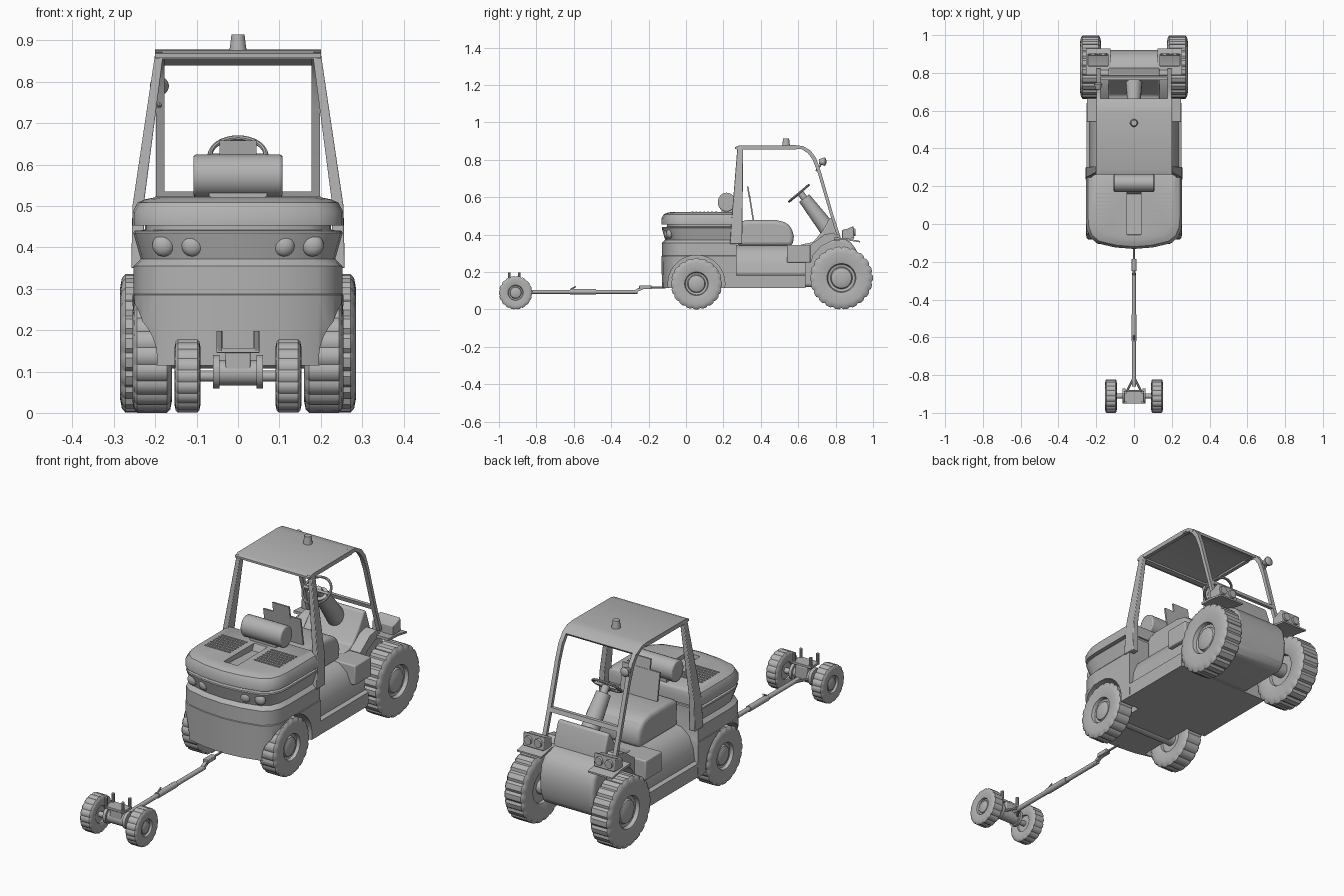
import bpy, bmesh, math
from mathutils import Vector

if "Cube" in bpy.data.objects:
    bpy.data.objects.remove(bpy.data.objects["Cube"])

grey = bpy.data.materials.new("plain grey")
grey.diffuse_color = (0.45, 0.45, 0.45, 1)
grey.use_nodes = True
grey.node_tree.nodes["Principled BSDF"].inputs["Base Color"].default_value = grey.diffuse_color


def loft(name, rings, bevel=0, segs=3):
    """Skin a row of equal-sized point rings and cap both ends."""
    bm = bmesh.new()
    vs = [[bm.verts.new(p) for p in r] for r in rings]
    n = len(rings[0])
    for a, b in zip(vs, vs[1:]):
        for i in range(n):
            j = (i + 1) % n
            bm.faces.new((a[i], a[j], b[j], b[i]))
    bm.faces.new(vs[0])
    bm.faces.new(vs[-1])
    bmesh.ops.recalc_face_normals(bm, faces=bm.faces)
    me = bpy.data.meshes.new(name)
    bm.to_mesh(me)
    bm.free()
    me.materials.append(grey)
    ob = bpy.data.objects.new(name, me)
    bpy.context.collection.objects.link(ob)
    if bevel:
        m = ob.modifiers.new("bevel", 'BEVEL')
        m.width, m.segments, m.limit_method = bevel, segs, 'ANGLE'
    return ob


def prism(name, yz, x0, x1, bevel=0, segs=3):
    return loft(name, [[(x, y, z) for y, z in yz] for x in (x0, x1)], bevel, segs)


def box(name, x0, x1, y0, y1, z0, z1, bevel=0, segs=3):
    return prism(name, [(y0, z0), (y1, z0), (y1, z1), (y0, z1)], x0, x1, bevel, segs)


def rod(name, p, q, r1, r2=None, n=20):
    p, q = Vector(p), Vector(q)
    d = (q - p).normalized()
    u = d.orthogonal().normalized()
    v = d.cross(u)
    ang = [2 * math.pi * i / n for i in range(n)]
    return loft(name, [[c + r * (u * math.cos(a) + v * math.sin(a)) for a in ang]
                       for c, r in ((p, r1), (q, r1 if r2 is None else r2))])


def ball(name, loc, r, scale=(1, 1, 1)):
    bpy.ops.mesh.primitive_uv_sphere_add(segments=20, ring_count=12, radius=r, location=loc)
    ob = bpy.context.object
    ob.name, ob.scale = name, scale
    ob.data.materials.append(grey)


def cut(ob, cutter):
    m = ob.modifiers.new("cut", 'BOOLEAN')
    m.operation, m.object, m.solver = 'DIFFERENCE', cutter, 'EXACT'
    bpy.context.view_layer.objects.active = ob
    bpy.ops.object.modifier_apply(modifier="cut")
    bpy.data.objects.remove(cutter)


# Wheel: lathe profile (radius, offset, is tread) with notched tread
PROFILE = [(.25, -.3, 0), (.44, -.3, 0), (.46, -.42, 0), (.52, -.46, 0), (.8, -.5, 0),
           (.94, -.46, 1), (1, -.38, 1), (1, 0, 1), (1, .38, 1), (.94, .46, 1), (.8, .5, 0),
           (.52, .46, 0), (.46, .44, 0), (.43, .28, 0), (.35, .25, 0), (.32, .34, 0),
           (.22, .4, 0), (.08, .42, 0)]


def wheel(name, cx, cy, r, w, lugs):
    side = 1 if cx > 0 else -1
    rings = []
    for rad, off, tread in PROFILE:
        ring = []
        for k in range(lugs * 4):
            a = 2 * math.pi * k / (lugs * 4)
            rr = r * rad * (.955 if tread and k % 4 == 2 else 1)
            ring.append((cx + side * off * w, cy + rr * math.cos(a), r + rr * math.sin(a)))
        rings.append(ring)
    loft(name, rings)


for s in (-1, 1):
    wheel("large_wheel", s * .23, .831, .168, .11, 22)
    wheel("small_wheel", s * .2075, .056, .137, .095, 20)
    wheel("trailer_wheel", s * .122, -.911, .089, .062, 18)
rod("large_axle", (-.2, .831, .168), (.2, .831, .168), .035)
rod("small_axle", (-.18, .056, .137), (.18, .056, .137), .03)

# Hood and counterweight, stacked from a rounded plan outline
PLAN = [(.255, .27), (.255, .02), (.25, -.03), (.232, -.072), (.195, -.102), (.1, -.124), (0, -.132)]
PLAN += [(-x, y) for x, y in reversed(PLAN[:-1])]


def plan(z, d):
    return [(x * (1 - d / .255), y + (d if y < .2 else -d * .3), z) for x, y in PLAN]


hood = loft("counterweight", [plan(z, d) for z, d in (
    (.115, .004), (.285, 0), (.287, .003), (.355, .003), (.372, .02), (.435, .002),
    (.44, .004), (.442, .03), (.455, .03))])
for s in (-1, 1):
    cut(hood, rod("arch_cutter", (s * .145, .056, .137), (s * .3, .056, .137), .152, n=40))
lid = loft("hood_lid", [plan(z, d) for z, d in ((.453, 0), (.485, 0), (.508, .012), (.516, .03), (.52, .05))])
cut(lid, prism("channel_cutter", [(-.06, .55), (-.055, .5), (.16, .49), (.19, .55)], -.036, .036))
for s in (-1, 1):
    for i in range(7):
        y = .03 + i * .021
        box("hood_vent", s * .065, s * .2, y, y + .009, .515, .523)
    for x in (.11, .18):
        ball("headlamp", (s * x, -.1 + (x > .15) * .013, .405), .027, (1, .7, 1))

# Middle body with side steps
SECTION = [(.25, .115), (.252, .182), (.235, .19), (.228, .25), (.205, .305), (.165, .337), (.12, .345)]
SECTION += [(-x, z) for x, z in reversed(SECTION)]
loft("middle_body", [[(x, y, z) for x, z in SECTION] for y in (.215, .64)])

# Seat, backrest roll and thin seat back
prism("seat", [(.27, .34), (.27, .465), (.33, .478), (.48, .478), (.535, .465), (.565, .435),
               (.577, .39), (.57, .34)], -.15, .15, .035, 4)
prism("backrest_roll", [(.217 + .047 * math.cos(a), .573 + .051 * math.sin(a))
                        for a in [i * math.pi / 12 for i in range(24)]], -.108, .108, .006, 2)
box("roll_mount", -.07, .07, .19, .25, .5, .54)
prism("seat_back", [(.357, .47), (.365, .47), (.343, .61), (.335, .61)], -.1, .1)
prism("head_plate", [(.335, .6), (.343, .6), (.334, .658), (.326, .658)], -.045, .045)

# Cowl and nose
prism("cowl", [(.61, .13), (.61, .345), (.68, .36), (.73, .42), (.77, .49), (.79, .49),
               (.825, .39), (.84, .13)], -.135, .135, .008)
prism("nose", [(.6, .12), (.6, .3), (.8, .385), (.84, .38), (.88, .36), (.91, .32), (.922, .26),
               (.918, .19), (.9, .14), (.87, .12)], -.145, .145, .02)

# Fenders, side boxes and work lamps
for s in (-1, 1):
    box("side_box", s * .12, s * .25, .54, .665, .25, .345, .006)
    prism("fender_arch", [(.655, .25), (.665, .345), (.74, .4), (.79, .41), (.82, .378), (.82, .365),
                          (.78, .365), (.72, .335), (.68, .29), (.668, .25)], s * .125, s * .19)
    prism("fender_plate", [(.79, .385), (.86, .38), (.93, .366), (.93, .358), (.86, .37), (.79, .372)],
          s * .125, s * .255)
    prism("work_lamp_box", [(.835, .375), (.835, .425), (.86, .43), (.895, .445), (.9, .38)],
          s * .135, s * .245, .004)
    for x in (.163, .217):
        rod("work_lamp", (s * x, .89, .412), (s * x, .906, .412), .022, .019)

# Steering column and wheel
rod("steering_column", (0, .632, .595), (0, .765, .42), .034, .045)
rod("steering_shaft", (0, .61, .625), (0, .64, .585), .018)
bpy.ops.mesh.primitive_torus_add(location=(0, .604, .621), rotation=(math.radians(40), 0, 0),
                                 major_radius=.068, minor_radius=.006, major_segments=32, minor_segments=8)
bpy.context.object.name = "steering_wheel"
bpy.context.object.data.materials.append(grey)
rod("steering_spoke", (-.067, .606, .621), (.067, .606, .621), .006)
rod("steering_spoke", (0, .606, .621), (0, .552, .577), .006)

# Canopy: rear posts, roof, screen frame
for s in (-1, 1):
    loft("rear_post", [[(s * xo, y0, z), (s * xo, y1, z), (s * xi, y1, z), (s * xi, y0, z)]
                       for xo, xi, y0, y1, z in ((.258, .225, .235, .3, .35), (.255, .228, .245, .302, .5),
                                                 (.2, .18, .275, .306, .87))], .003, 2)
    prism("screen_post", [(.58, .878), (.625, .873), (.665, .85), (.695, .81), (.72, .74), (.785, .515),
                          (.822, .4), (.805, .4), (.768, .515), (.703, .735), (.677, .8), (.652, .835),
                          (.62, .856), (.58, .86)], s * .178, s * .198)
prism("roof", [(.262, .858), (.262, .868), (.285, .876), (.585, .878), (.625, .873), (.665, .85),
               (.658, .84), (.62, .86), (.58, .866), (.3, .864)], -.2, .2)
for s in (-1, 1):
    box("roof_side_rail", s * .182, s * .2, .27, .59, .856, .872)
prism("screen_lower_bar", [(.768, .515), (.785, .515), (.779, .535), (.762, .535)], -.19, .19)
box("roof_rear_rail", -.19, .19, .272, .3, .855, .87)

# Beacon and side lamp
rod("beacon", (0, .535, .875), (0, .535, .914), .021, .016)
rod("side_lamp_arm", (-.19, .695, .74), (-.19, .73, .785), .005, n=8)
rod("side_lamp", (-.19, .712, .79), (-.19, .742, .79), .013, .023)
ball("side_lamp_glass", (-.19, .74, .79), .022, (1, .5, 1))

# Tow bar
rod("hitch_pin", (0, -.19, .117), (0, -.11, .117), .005, n=10)
box("hitch_block", -.013, .013, -.25, -.185, .108, .128, .003)
rod("tow_bar_front", (0, -.54, .094), (0, -.26, .094), .011)
prism("tow_bar_link", [(-.28, .085), (-.27, .105), (-.235, .126), (-.22, .112)], -.008, .008)
rod("tow_bar_sleeve", (0, -.62, .095), (0, -.48, .095), .0145)
rod("tow_bar_rear", (0, -.86, .094), (0, -.54, .094), .011)
rod("tow_bar_latch", (0, -.62, .105), (0, -.59, .122), .004, n=8)

# Trailer axle, flanges, clevis and struts
rod("trailer_axle", (-.12, -.911, .089), (.12, -.911, .089), .013)
rod("axle_housing", (-.05, -.911, .097), (.05, -.911, .097), .031)
box("axle_block", -.03, .03, -.94, -.88, .09, .147, .004)
box("clevis_base", -.052, .052, -.95, -.885, .145, .157, .002)
for s in (-1, 1):
    rod("axle_flange", (s * .045, -.911, .1), (s * .06, -.911, .1), .041)
    for y in (-.945, -.892):
        rod("clevis_pin", (s * .045, y, .15), (s * .045, y, .198), .0075, n=10)
    rod("tow_strut", (s * .04, -.89, .094), (0, -.81, .094), .006, n=10)

# Smooth shading with sharp edges kept
bpy.ops.object.select_all(action='DESELECT')
for ob in bpy.data.objects:
    ob.select_set(True)
    bpy.context.view_layer.objects.active = ob
bpy.ops.object.shade_smooth_by_angle(angle=math.radians(35))
